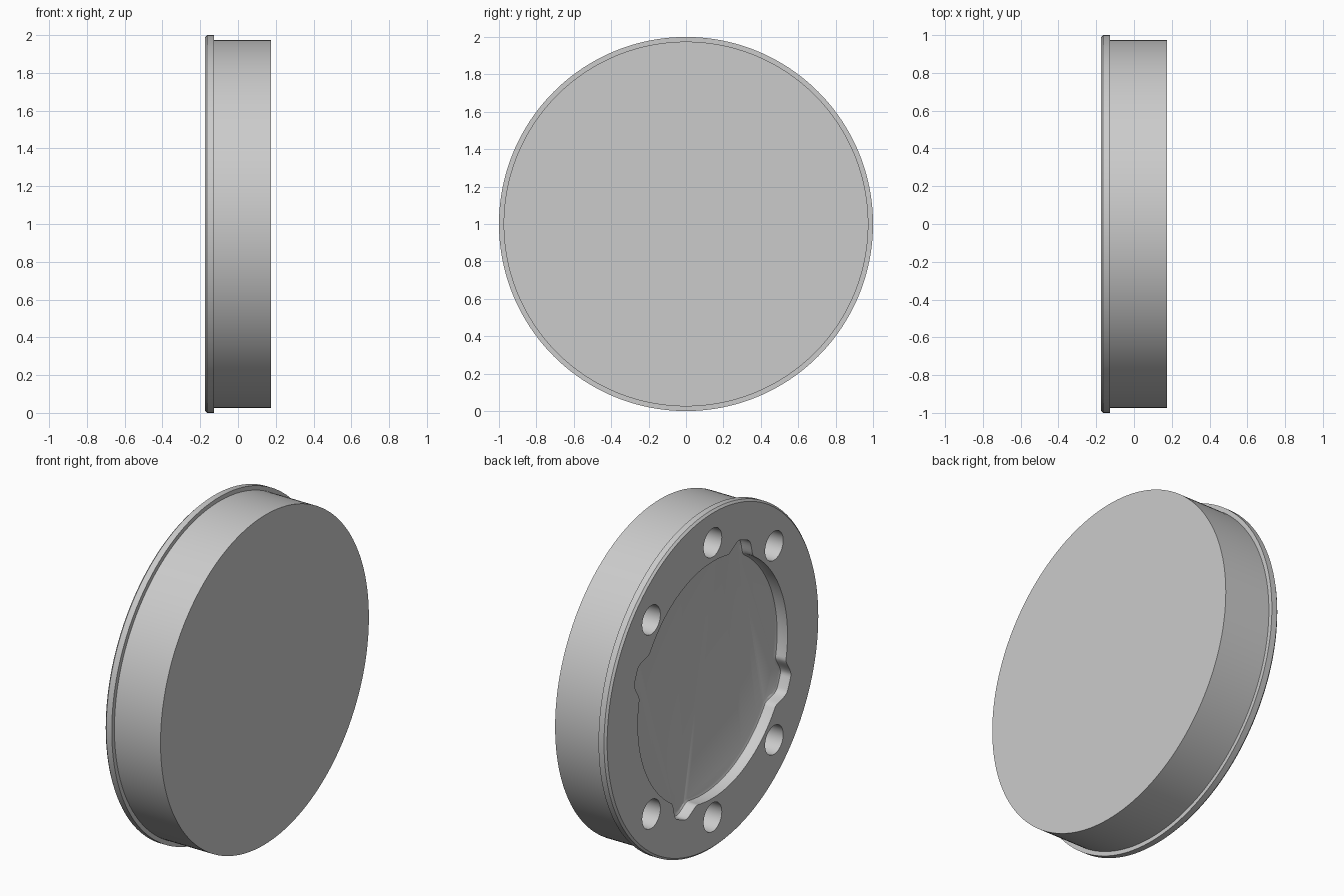
import bpy, bmesh
from math import sin, cos, pi, radians, tau

cube = bpy.data.objects.get("Cube")
if cube:
    bpy.data.objects.remove(cube)

FACE, BACK = -0.175, 0.175     # ends of the disc along x
RECESS_FLOOR = -0.105
HOLE_FLOOR = 0.03

grey = bpy.data.materials.new("light grey")
grey.use_nodes = True
grey.diffuse_color = (0.6, 0.6, 0.6, 1)
grey.node_tree.nodes["Principled BSDF"].inputs["Base Color"].default_value = (0.6, 0.6, 0.6, 1)


def stack(name, rings):
    """Solid along x from closed rings of (x, y, z) points with equal counts."""
    bm = bmesh.new()
    loops = [[bm.verts.new(p) for p in ring] for ring in rings]
    n = len(loops[0])
    for a, b in zip(loops, loops[1:]):
        for i in range(n):
            j = (i + 1) % n
            bm.faces.new((a[i], a[j], b[j], b[i]))
    bm.faces.new(loops[0])
    bm.faces.new(loops[-1])
    bmesh.ops.recalc_face_normals(bm, faces=bm.faces)
    mesh = bpy.data.meshes.new(name)
    bm.to_mesh(mesh)
    bm.free()
    obj = bpy.data.objects.new(name, mesh)
    obj.data.materials.append(grey)
    bpy.context.collection.objects.link(obj)
    return obj


def circle(x, r, n, y=0, z=1):
    return [(x, y + r * cos(tau * i / n), z + r * sin(tau * i / n)) for i in range(n)]


def lobed(x, shrink=0, n=360):
    """Circle with four rounded lobes, a quarter turn apart."""
    ring = []
    for i in range(n):
        deg = 360 * i / n
        off = abs((deg - 22.5 + 45) % 90 - 45)
        t = min(max((11 - off) / 8, 0), 1)
        r = 0.70 + 0.075 * t * t * (3 - 2 * t) - shrink
        ring.append((x, r * cos(radians(deg)), 1 + r * sin(radians(deg))))
    return ring


# Body with a thin chamfered flange
profile = [(FACE, 0.988), (FACE + 0.012, 1), (-0.127, 1), (-0.127, 0.975), (BACK, 0.975)]
body = stack("flanged_disc", [circle(x, r, 192) for x, r in profile])

# Cutters: lobed recess and six blind holes
cutters = [stack("recess_cutter", [lobed(FACE - 0.05), lobed(RECESS_FLOOR - 0.02),
                                   lobed(RECESS_FLOOR - 0.006, 0.006),
                                   lobed(RECESS_FLOOR, 0.02)])]
for deg in (45, 90, 135, 225, 270, 315):
    y, z = 0.813 * cos(radians(deg)), 1 + 0.813 * sin(radians(deg))
    cutters.append(stack("hole_cutter", [circle(x, 0.085, 48, y, z)
                                         for x in (FACE - 0.05, HOLE_FLOOR)]))

bpy.context.view_layer.objects.active = body
for cutter in cutters:
    mod = body.modifiers.new(cutter.name, "BOOLEAN")
    mod.operation = "DIFFERENCE"
    mod.solver = "EXACT"
    mod.object = cutter
    bpy.ops.object.modifier_apply(modifier=mod.name)
for cutter in cutters:
    bpy.data.objects.remove(cutter)

bpy.ops.object.select_all(action="DESELECT")
body.select_set(True)
bpy.ops.object.shade_smooth_by_angle(angle=radians(30))
